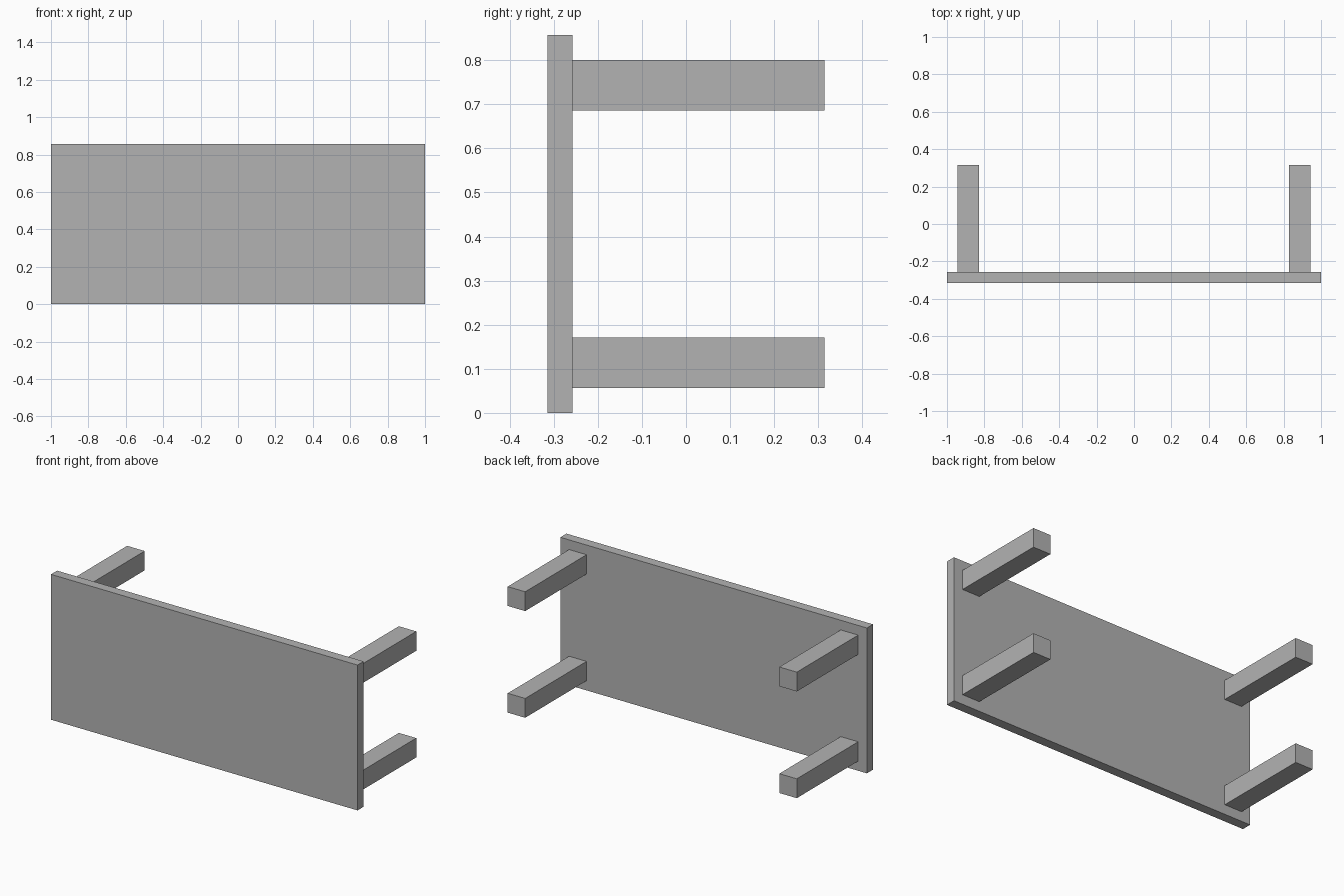
import bpy

cube = bpy.data.objects.get("Cube")
if cube:
    bpy.data.objects.remove(cube, do_unlink=True)

# Single plain grey finish
GREY = (0.45, 0.45, 0.45, 1.0)
grey = bpy.data.materials.new("plain grey")
grey.use_nodes = True
grey.diffuse_color = GREY
bsdf = next(n for n in grey.node_tree.nodes if n.type == "BSDF_PRINCIPLED")
bsdf.inputs["Base Color"].default_value = GREY

# Proportions of the table, which lies on its long edge
LENGTH, WIDTH, DEPTH = 2.0, 0.857, 0.629
THICK = 0.057            # top thickness, also the inset of the legs
LEG = 0.114              # square leg section


def box(name, center, size):
    """Flat-shaded box with its scale applied."""
    bpy.ops.mesh.primitive_cube_add(size=1, location=center)
    obj = bpy.context.object
    obj.name = obj.data.name = name
    obj.scale = size
    bpy.ops.object.transform_apply(location=False, rotation=False, scale=True)
    obj.data.materials.append(grey)
    return obj


# Table top, standing upright at the front
front = -DEPTH / 2
box("table_top", (0, front + THICK / 2, WIDTH / 2), (LENGTH, THICK, WIDTH))

# Four legs pointing backwards, inset from the corners
leg_length = DEPTH - THICK
inset = THICK + LEG / 2
for side, sx in (("left", 1), ("right", -1)):
    for level, z in (("lower", inset), ("upper", WIDTH - inset)):
        box(f"{level}_{side}_leg",
            (sx * (LENGTH / 2 - inset), front + THICK + leg_length / 2, z),
            (LEG, leg_length, LEG))
